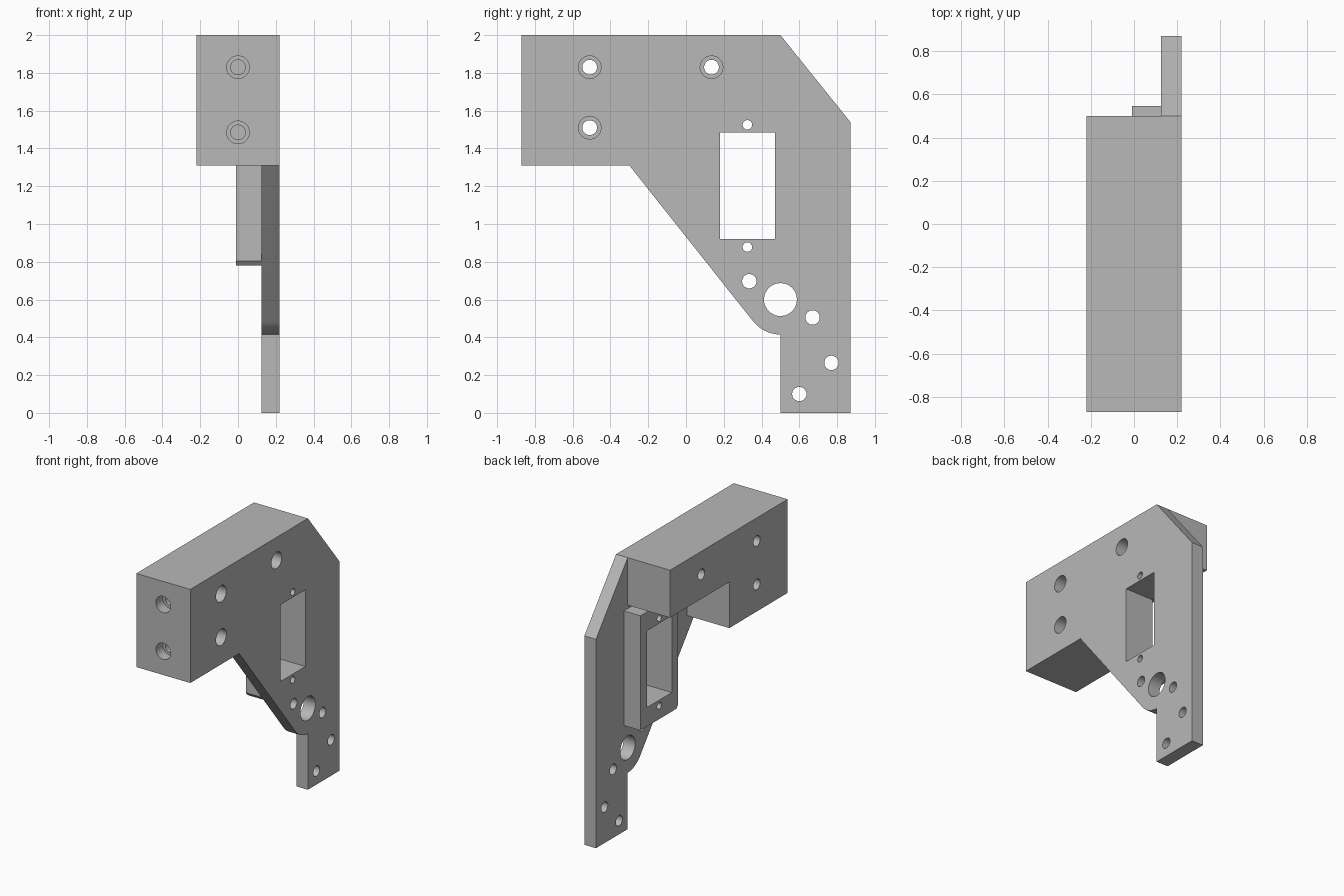
import bpy
import bmesh
from math import pi, sin, cos, radians
from mathutils import Matrix, Vector

cube = bpy.data.objects.get("Cube")
if cube:
    bpy.data.objects.remove(cube, do_unlink=True)

GREY = (0.48, 0.48, 0.48, 1)
grey = bpy.data.materials.new("plain grey")
grey.use_nodes = True
grey.diffuse_color = GREY
grey.node_tree.nodes["Principled BSDF"].inputs["Base Color"].default_value = GREY


def finish(name, bm):
    bmesh.ops.recalc_face_normals(bm, faces=bm.faces)
    mesh = bpy.data.meshes.new(name)
    bm.to_mesh(mesh)
    bm.free()
    mesh.materials.append(grey)
    obj = bpy.data.objects.new(name, mesh)
    bpy.context.collection.objects.link(obj)
    return obj


def slab(name, profile, x0, x1):
    """Extrude a (y, z) outline from x0 to x1."""
    bm = bmesh.new()
    face = bm.faces.new([bm.verts.new((x0, y, z)) for y, z in profile])
    made = bmesh.ops.extrude_face_region(bm, geom=[face])["geom"]
    bmesh.ops.translate(bm, vec=(x1 - x0, 0, 0),
                        verts=[v for v in made if isinstance(v, bmesh.types.BMVert)])
    return finish(name, bm)


def rod(start, axis, radius, length):
    """Cylinder from start along axis, used as a drill."""
    bm = bmesh.new()
    axis = Vector(axis)
    turn = axis.to_track_quat("Z", "Y").to_matrix().to_4x4()
    bmesh.ops.create_cone(bm, cap_ends=True, segments=40, radius1=radius, radius2=radius,
                          depth=length,
                          matrix=Matrix.Translation(Vector(start) + axis * length / 2) @ turn)
    return finish("drill", bm)


def combine(target, tool, operation):
    tool.hide_render = True
    mod = target.modifiers.new("combine", "BOOLEAN")
    mod.operation = operation
    mod.solver = "EXACT"
    mod.object = tool
    with bpy.context.temp_override(object=target, active_object=target):
        bpy.ops.object.modifier_apply(modifier=mod.name)
    bpy.data.objects.remove(tool, do_unlink=True)


def rect(y0, y1, z0, z1):
    return [(y0, z0), (y1, z0), (y1, z1), (y0, z1)]


# Side plate, with a rounded heel around the large pivot hole
PIVOT = (0.5, 0.6)
heel = [(PIVOT[0] + 0.185 * cos(a), PIVOT[1] + 0.185 * sin(a))
        for a in (radians(270 - 51.5 * i / 12) for i in range(13))]
outline = [(-0.87, 2), (0.5, 2), (0.87, 1.54), (0.87, 0), (0.5, 0)] + heel
outline += [(-0.3, 1.31), (-0.87, 1.31)]
bracket = slab("bracket", outline, 0.125, 0.22)

# Thick mounting block, shallower towards the back
block = slab("mounting_block", [(-0.87, 2), (0.5, 2), (0.51, 1.99), (0.51, 1.65), (-0.19, 1.65),
                                (-0.19, 1.31), (-0.87, 1.31)], -0.22, 0.22)
for v in block.data.vertices:
    # square back end, kept flush with the start of the plate's bevel
    if v.co.y > 0.4:
        v.co.y = 0.505
        v.co.z = 2 if v.co.z > 1.8 else 1.65
        if v.co.x > 0:
            v.co.x = 0.17
bpy.data.objects.remove(block, do_unlink=True)
block = slab("mounting_block", [(-0.87, 2), (0.5, 2), (0.5, 1.65), (-0.19, 1.65),
                                (-0.19, 1.31), (-0.87, 1.31)], -0.22, 0.17)
combine(bracket, block, "UNION")

# Raised frame around the window, its lower corner trimmed by the plate's slope
frame = slab("window_frame", [(0.105, 1.625), (0.545, 1.625), (0.545, 0.78), (0.125, 0.78),
                              (0.105, 0.805)], -0.01, 0.17)
combine(bracket, frame, "UNION")
combine(bracket, slab("window", rect(0.18, 0.47, 0.92, 1.485), -0.1, 0.3), "DIFFERENCE")

# Plain holes through the plate: (y, z, radius)
for y, z, r in [(*PIVOT, 0.087), (0.335, 0.697, 0.038), (0.67, 0.505, 0.038),
                (0.77, 0.265, 0.038), (0.6, 0.1, 0.038),
                (0.325, 1.525, 0.025), (0.325, 0.878, 0.025)]:
    combine(bracket, rod((-0.1, y, z), (1, 0, 0), r, 0.5), "DIFFERENCE")

# Counterbored bolt holes across the block
for y, z in [(-0.51, 1.83), (-0.51, 1.51), (0.135, 1.83)]:
    combine(bracket, rod((-0.3, y, z), (1, 0, 0), 0.039, 0.6), "DIFFERENCE")
    combine(bracket, rod((0.3, y, z), (-1, 0, 0), 0.06, 0.32), "DIFFERENCE")

# Blind counterbored holes in the front end
for z in (1.83, 1.485):
    combine(bracket, rod((0, -0.97, z), (0, 1, 0), 0.039, 0.35), "DIFFERENCE")
    combine(bracket, rod((0, -0.97, z), (0, 1, 0), 0.06, 0.18), "DIFFERENCE")

# Smooth hole walls, sharp edges elsewhere
bpy.ops.object.select_all(action="DESELECT")
bracket.select_set(True)
bpy.context.view_layer.objects.active = bracket
bpy.ops.object.shade_smooth_by_angle(angle=pi / 6)
